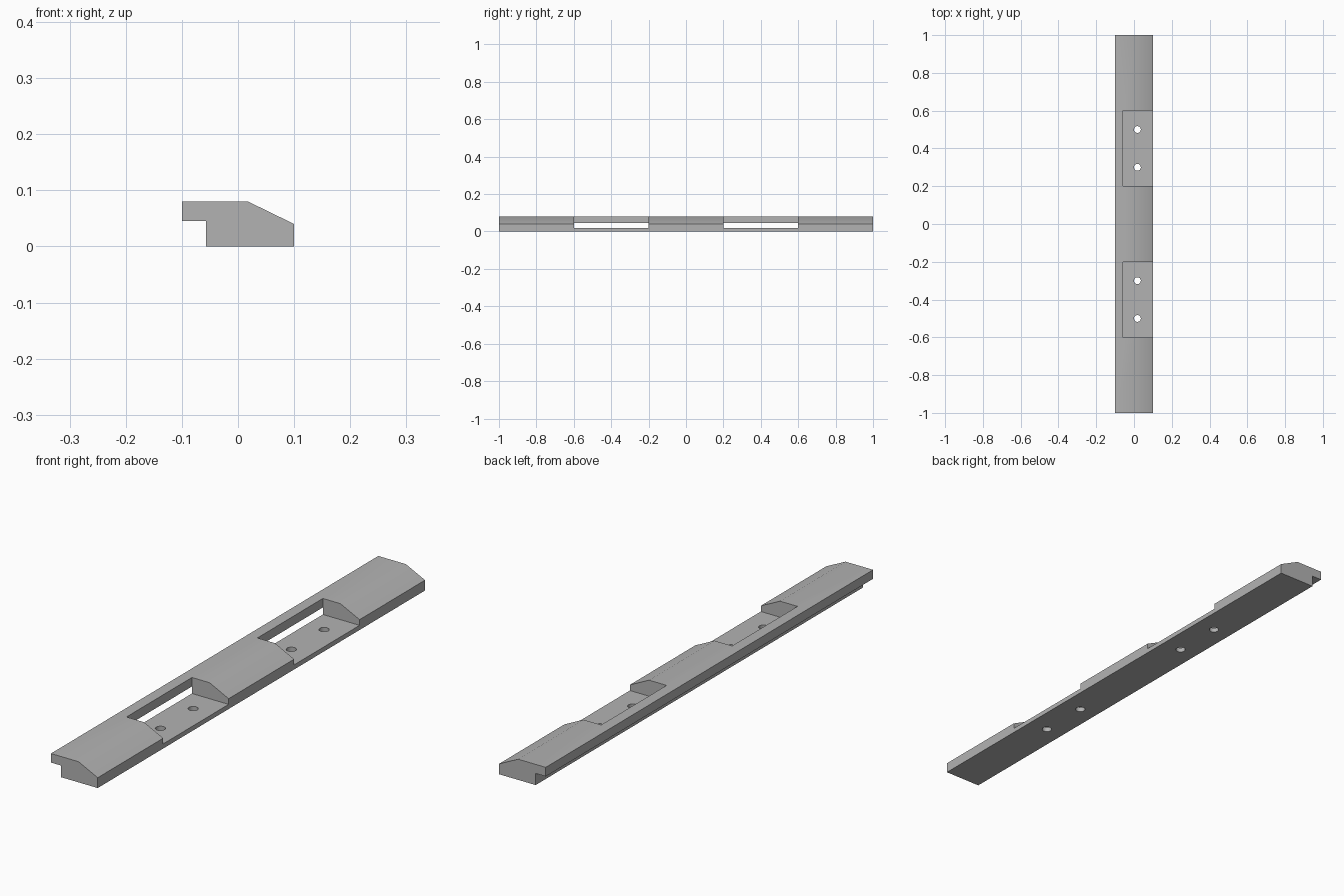
import bpy, bmesh
from math import radians
from mathutils import Matrix

cube = bpy.data.objects.get("Cube")
if cube:
    bpy.data.objects.remove(cube, do_unlink=True)

LIP_X = -0.057      # where the overhanging lip meets the body
FLOOR_Z = 0.018     # floor of the pockets
HOLE_X, HOLE_R = 0.018, 0.018

grey = bpy.data.materials.new("Plain grey")
grey.use_nodes = True
grey.diffuse_color = (0.45, 0.45, 0.45, 1)
grey.node_tree.nodes["Principled BSDF"].inputs["Base Color"].default_value = grey.diffuse_color


def make_object(name, bm):
    bmesh.ops.recalc_face_normals(bm, faces=bm.faces)
    mesh = bpy.data.meshes.new(name)
    bm.to_mesh(mesh)
    bm.free()
    mesh.materials.append(grey)
    obj = bpy.data.objects.new(name, mesh)
    bpy.context.collection.objects.link(obj)
    return obj


def cut(target, cutter):
    """Subtract the cutter, apply the result and discard the cutter."""
    cutter.hide_render = True
    mod = target.modifiers.new("Cut", 'BOOLEAN')
    mod.operation, mod.solver, mod.object = 'DIFFERENCE', 'EXACT', cutter
    bpy.context.view_layer.objects.active = target
    bpy.ops.object.modifier_apply(modifier=mod.name)
    bpy.data.objects.remove(cutter, do_unlink=True)


# Rail: bevelled profile with a rebate under the lip, extruded along y
profile = [(-0.1, 0.08), (0.018, 0.08), (0.1, 0.04), (0.1, 0),
           (LIP_X, 0), (LIP_X, 0.045), (-0.1, 0.045)]
bm = bmesh.new()
face = bm.faces.new([bm.verts.new((x, -1, z)) for x, z in profile])
ext = bmesh.ops.extrude_face_region(bm, geom=[face])
bmesh.ops.translate(bm, vec=(0, 2, 0),
                    verts=[v for v in ext["geom"] if isinstance(v, bmesh.types.BMVert)])
rail = make_object("rail", bm)

# Two pockets, open to the rebate below the lip
bm = bmesh.new()
x0, x1, z1 = LIP_X - 0.0002, 0.2, 0.2
for y in (-0.4, 0.4):
    place = Matrix.Translation(((x0 + x1) / 2, y, (FLOOR_Z + z1) / 2))
    bmesh.ops.create_cube(bm, size=1, matrix=place @ Matrix.Diagonal((x1 - x0, 0.4, z1 - FLOOR_Z, 1)))
cut(rail, make_object("pocket_cutter", bm))

# Two screw holes through each pocket floor
bm = bmesh.new()
for y in (-0.5, -0.3, 0.3, 0.5):
    bmesh.ops.create_cone(bm, cap_ends=True, segments=32, radius1=HOLE_R, radius2=HOLE_R,
                          depth=0.2, matrix=Matrix.Translation((HOLE_X, y, 0)))
cut(rail, make_object("hole_cutter", bm))

# Soft top bend and round holes, all other edges sharp
bpy.ops.object.select_all(action='DESELECT')
rail.select_set(True)
bpy.context.view_layer.objects.active = rail
bpy.ops.object.shade_smooth_by_angle(angle=radians(30))
